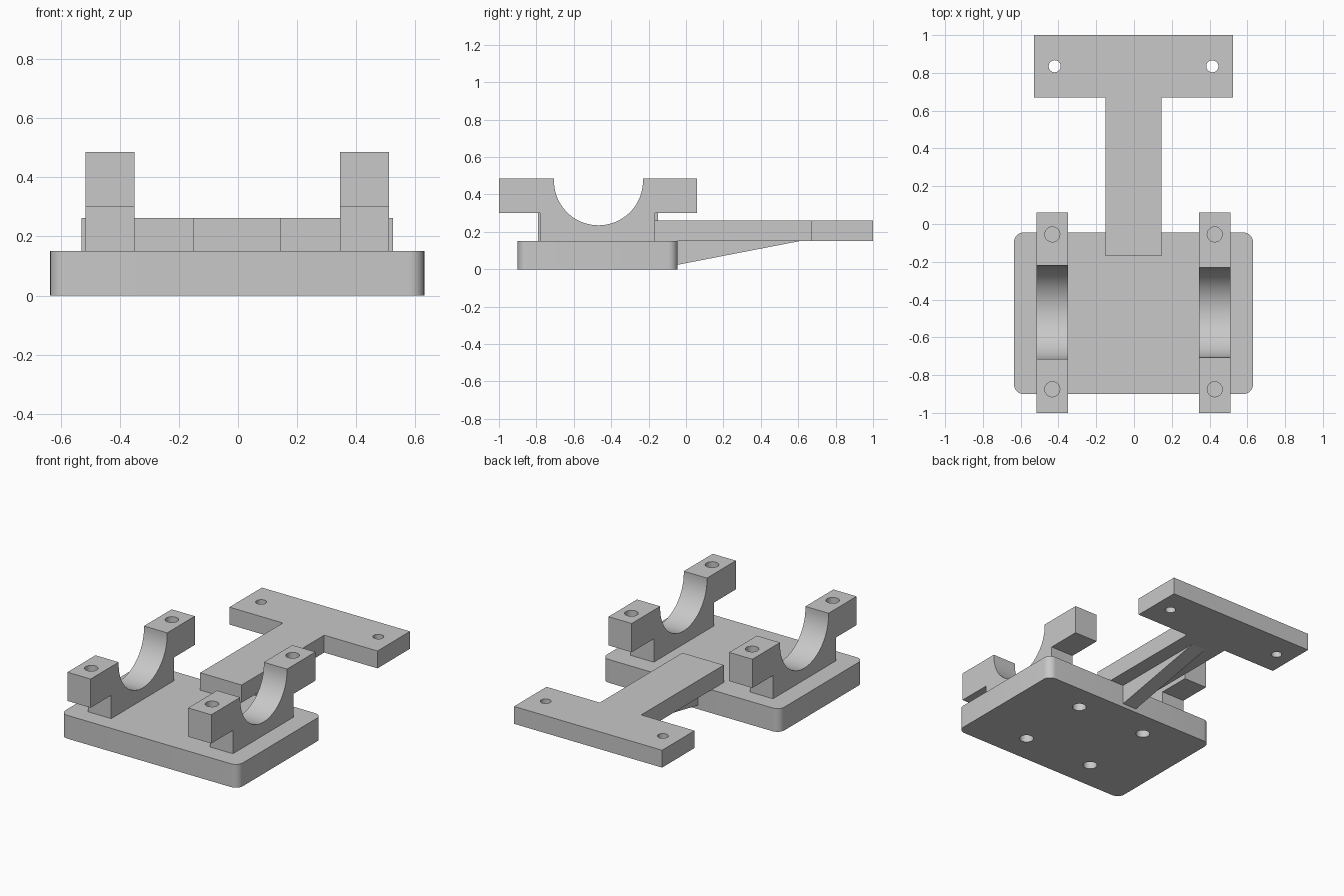
import bpy
import bmesh
from math import sin, cos, pi, radians
from mathutils import Vector

cube = bpy.data.objects.get("Cube")
if cube:
    bpy.data.objects.remove(cube, do_unlink=True)

grey = bpy.data.materials.new("plain grey")
grey.use_nodes = True
colour = (0.58, 0.58, 0.58, 1)
grey.diffuse_color = colour
grey.node_tree.nodes["Principled BSDF"].inputs["Base Color"].default_value = colour


def prism(name, points, axis, start, end):
    """Extrude an outline: (x, y) points along z, or (y, z) points along x."""
    def place(p):
        return (p[0], p[1], start) if axis == "z" else (start, p[0], p[1])
    step = Vector((0, 0, end - start) if axis == "z" else (end - start, 0, 0))
    bm = bmesh.new()
    face = bm.faces.new([bm.verts.new(place(p)) for p in points])
    grown = bmesh.ops.extrude_face_region(bm, geom=[face], use_keep_orig=True)
    moved = [g for g in grown["geom"] if isinstance(g, bmesh.types.BMVert)]
    bmesh.ops.translate(bm, vec=step, verts=moved)
    bmesh.ops.recalc_face_normals(bm, faces=bm.faces)
    mesh = bpy.data.meshes.new(name)
    bm.to_mesh(mesh)
    bm.free()
    obj = bpy.data.objects.new(name, mesh)
    bpy.context.collection.objects.link(obj)
    mesh.materials.append(grey)
    return obj


def arc(cx, cy, r, a0, a1, n):
    angles = [radians(a0 + (a1 - a0) * i / n) for i in range(n + 1)]
    return [(cx + r * cos(a), cy + r * sin(a)) for a in angles]


def select(obj):
    bpy.ops.object.select_all(action="DESELECT")
    obj.select_set(True)
    bpy.context.view_layer.objects.active = obj


def drill(obj, centres, radius, low, high):
    """Cut vertical round holes between two heights."""
    for x, y in centres:
        cutter = prism("drill", arc(x, y, radius, 0, 345, 23), "z", low, high)
        cutter.hide_render = True
        mod = obj.modifiers.new("hole", "BOOLEAN")
        mod.operation = "DIFFERENCE"
        mod.solver = "EXACT"
        mod.object = cutter
        select(obj)
        bpy.ops.object.modifier_apply(modifier=mod.name)
        bpy.data.objects.remove(cutter, do_unlink=True)


def finish(obj):
    select(obj)
    bpy.ops.object.shade_smooth_by_angle(angle=radians(30))


# Base plate with rounded corners and blind holes underneath
left, right, front, back, r = -0.635, 0.63, -0.9, -0.045, 0.05
outline = (arc(right - r, back - r, r, 0, 90, 8)
           + arc(left + r, back - r, r, 90, 180, 8)
           + arc(left + r, front + r, r, 180, 270, 8)
           + arc(right - r, front + r, r, 270, 360, 8))
base = prism("base_plate", outline, "z", 0, 0.15)
drill(base, [(x, y) for x in (-0.25, 0.25) for y in (-0.71, -0.215)],
      0.042, -0.1, 0.11)
finish(base)


# Half-round bearing saddles with overhanging bolt ears
def saddle(name, x0, x1, foot_front, foot_back, radius):
    mid, top, ear = -0.468, 0.485, 0.3
    profile = [(foot_front, 0.15), (foot_back, 0.15), (foot_back, ear),
               (0.06, ear), (0.06, top), (mid + radius, top)]
    profile += arc(mid, 0.473, radius, 0, -180, 40)
    profile += [(mid - radius, top), (-1, top), (-1, ear), (foot_front, ear)]
    obj = prism(name, profile, "x", x0, x1)
    drill(obj, [((x0 + x1) / 2, y) for y in (-0.875, -0.055)], 0.04, 0.36, 0.6)
    finish(obj)


saddle("right_saddle", -0.515, -0.35, -0.79, -0.15, 0.247)
saddle("left_saddle", 0.345, 0.51, -0.78, -0.165, 0.238)

# T-shaped arm with a drilled crossbar
arm = prism("t_arm", [(-0.15, -0.17), (0.145, -0.17), (0.145, 0.67),
                      (0.525, 0.67), (0.525, 1), (-0.53, 1),
                      (-0.53, 0.67), (-0.15, 0.67)], "z", 0.15, 0.262)
drill(arm, [(-0.42, 0.835), (0.415, 0.835)], 0.032, 0, 0.5)
finish(arm)

# Tapered rib under the arm
prism("support_rib", [(-0.05, 0.023), (0.605, 0.15), (-0.05, 0.15)],
      "x", -0.053, 0.048)
